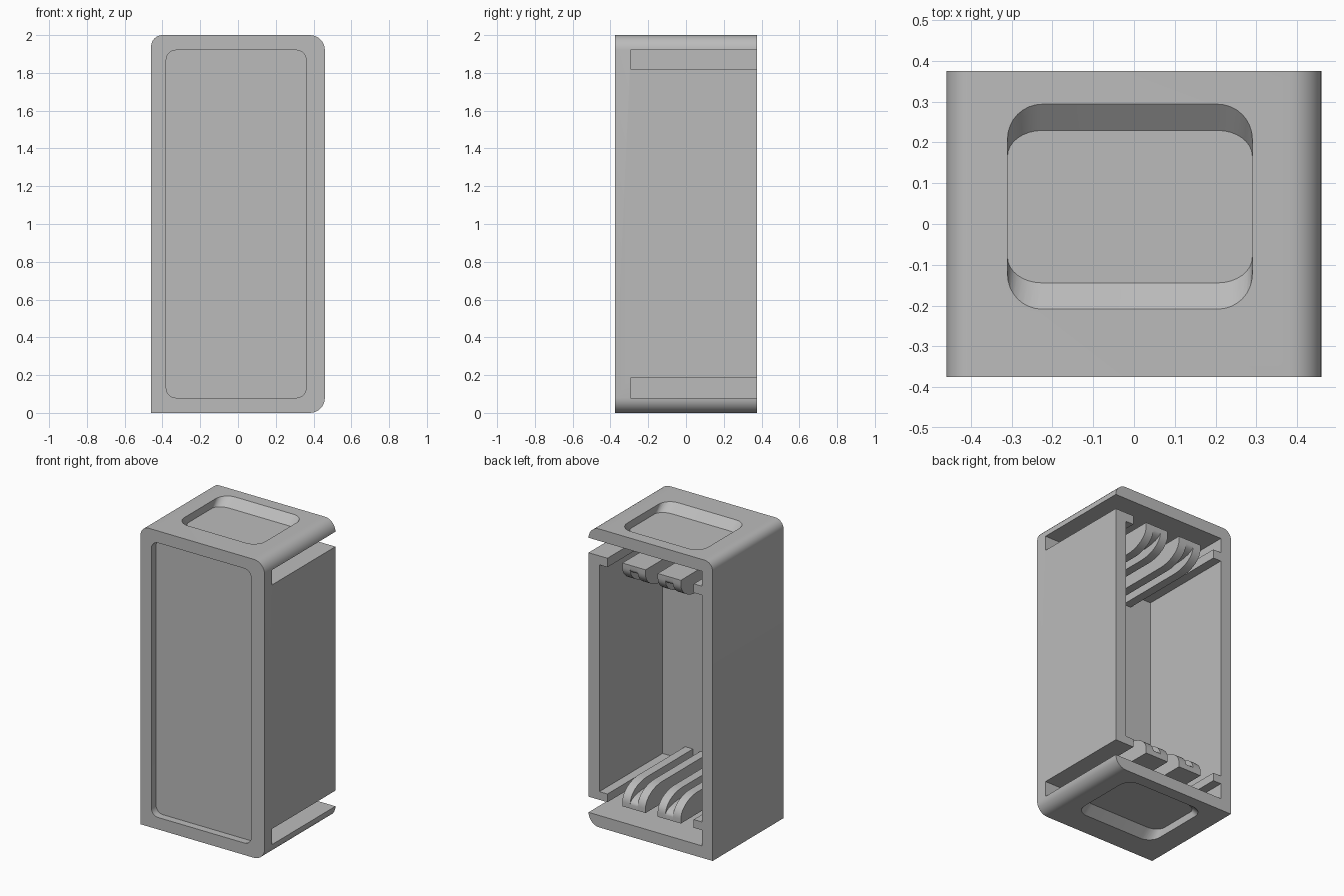
import bpy, bmesh, math
from mathutils import Vector

if "Cube" in bpy.data.objects:
    bpy.data.objects.remove(bpy.data.objects["Cube"])

grey = bpy.data.materials.new("plain grey")
grey.use_nodes = True
COLOUR = (0.5, 0.5, 0.5, 1)
grey.diffuse_color = COLOUR
grey.node_tree.nodes["Principled BSDF"].inputs["Base Color"].default_value = COLOUR

FRONT, BACK = -0.375, 0.375        # outer faces
INNER = -0.295                     # inside of the front wall
LOW, RAIL = 0.08, 0.185            # plate inside, underside of rails
PLACE = {"x": lambda p, d: (d, p[0], p[1]),
         "y": lambda p, d: (p[0], d, p[1]),
         "z": lambda p, d: (p[0], p[1], d)}


def prism(name, near, far, axis, start, end):
    """Join two matching outlines placed at two depths along an axis."""
    bm = bmesh.new()
    a = [bm.verts.new(PLACE[axis](p, start)) for p in near]
    b = [bm.verts.new(PLACE[axis](p, end)) for p in far]
    bm.faces.new(a)
    bm.faces.new(b[::-1])
    n = len(a)
    for i in range(n):
        j = (i + 1) % n
        bm.faces.new((a[j], a[i], b[i], b[j]))
    bmesh.ops.recalc_face_normals(bm, faces=bm.faces)
    mesh = bpy.data.meshes.new(name)
    bm.to_mesh(mesh)
    bm.free()
    mesh.materials.append(grey)
    ob = bpy.data.objects.new(name, mesh)
    bpy.context.collection.objects.link(ob)
    return ob


def rounded(u0, u1, v0, v1, radii, steps=8):
    """Rectangle outline; radii start at the low corner, anticlockwise."""
    pts = []
    corners = [(u0, v0, 1, 1), (u1, v0, -1, 1), (u1, v1, -1, -1), (u0, v1, 1, -1)]
    for k, ((u, v, su, sv), r) in enumerate(zip(corners, radii)):
        if r == 0:
            pts.append((u, v))
            continue
        for i in range(steps + 1):
            t = math.pi + (k + i / steps) * math.pi / 2
            pts.append((u + su * r + r * math.cos(t), v + sv * r + r * math.sin(t)))
    return pts


def box(name, x, y, z):
    shape = rounded(x[0], x[1], z[0], z[1], [0] * 4)
    return prism(name, shape, shape, "y", y[0], y[1])


def cut(target, cutter):
    cutter.hide_render = True
    mod = target.modifiers.new("cut", "BOOLEAN")
    mod.operation = "DIFFERENCE"
    mod.solver = "EXACT"
    mod.object = cutter
    bpy.context.view_layer.objects.active = target
    bpy.ops.object.modifier_apply(modifier=mod.name)
    bpy.data.objects.remove(cutter)


def smooth(ob):
    bpy.ops.object.select_all(action="DESELECT")
    ob.select_set(True)
    bpy.context.view_layer.objects.active = ob
    bpy.ops.object.shade_smooth_by_angle(angle=math.radians(30))


# Outer shell: one square corner, three rounded ones, open at the back
outline = rounded(-0.46, 0.46, 0, 2, [0, 0.08, 0.08, 0.06])
shell = prism("shell", outline, outline, "y", FRONT, BACK)
cut(shell, box("cavity", (-0.38, 0.38), (INNER, 0.6), (LOW, 2 - LOW)))

# Shallow front panel
panel = rounded(-0.38, 0.36, 0.08, 1.92, [0.05] * 4)
cut(shell, prism("panel_cutter", panel, panel, "y", -0.5, FRONT + 0.05))

# Finger recesses in both ends, with sloping front and back walls
for flip in (False, True):
    place = lambda z: 2 - z if flip else z
    mouth = rounded(-0.31, 0.29, -0.21, 0.295, [0.085] * 4)
    floor = [(x, 0.0425 + (y - 0.0425) * 0.74) for x, y in mouth]
    cut(shell, prism("recess_cutter", floor, mouth, "z", place(1.95), place(2.001)))

# Side slots that open to the back
for z in ((LOW, RAIL), (2 - 0.18, 2 - LOW)):
    cut(shell, box("slot_cutter", (0.3, 0.6), (INNER, 0.6), z))
smooth(shell)


def finger_profile(top, shoulder, reach):
    """Side outline of a guide finger with a rounded back end."""
    pts = [(INNER - 0.01, RAIL), (0.37, RAIL)]
    for i in range(11):
        t = i / 10 * math.pi / 2
        pts.append((0.37 - reach + reach * math.cos(t),
                    shoulder + (top - shoulder) * math.sin(t)))
    return pts + [(INNER - 0.01, top)]


outer = finger_profile(0.33, 0.215, 0.18)
core = finger_profile(0.265, 0.212, 0.16)

for end in ("lower", "upper"):
    def turn(pts):
        return pts if end == "lower" else [(u, 2 - v) for u, v in pts]

    # Straight rails along both side walls
    for side, x in (("left", (0.32, 0.385)), ("right", (-0.385, -0.32))):
        z = (RAIL, 0.24) if end == "lower" else (1.76, 1.82)
        box(f"{end}_{side}_rail", x, (INNER - 0.01, BACK), z)

    # Two grooved guide fingers: cheeks with a lower core between them
    for side, mid in (("left", 0.127), ("right", -0.135)):
        parts = (("outer_cheek", outer, 0.028, 0.086),
                 ("inner_cheek", outer, -0.086, -0.028),
                 ("core", core, -0.028, 0.028))
        for part, shape, a, b in parts:
            smooth(prism(f"{end}_{side}_finger_{part}", turn(shape), turn(shape),
                         "x", mid + a, mid + b))
